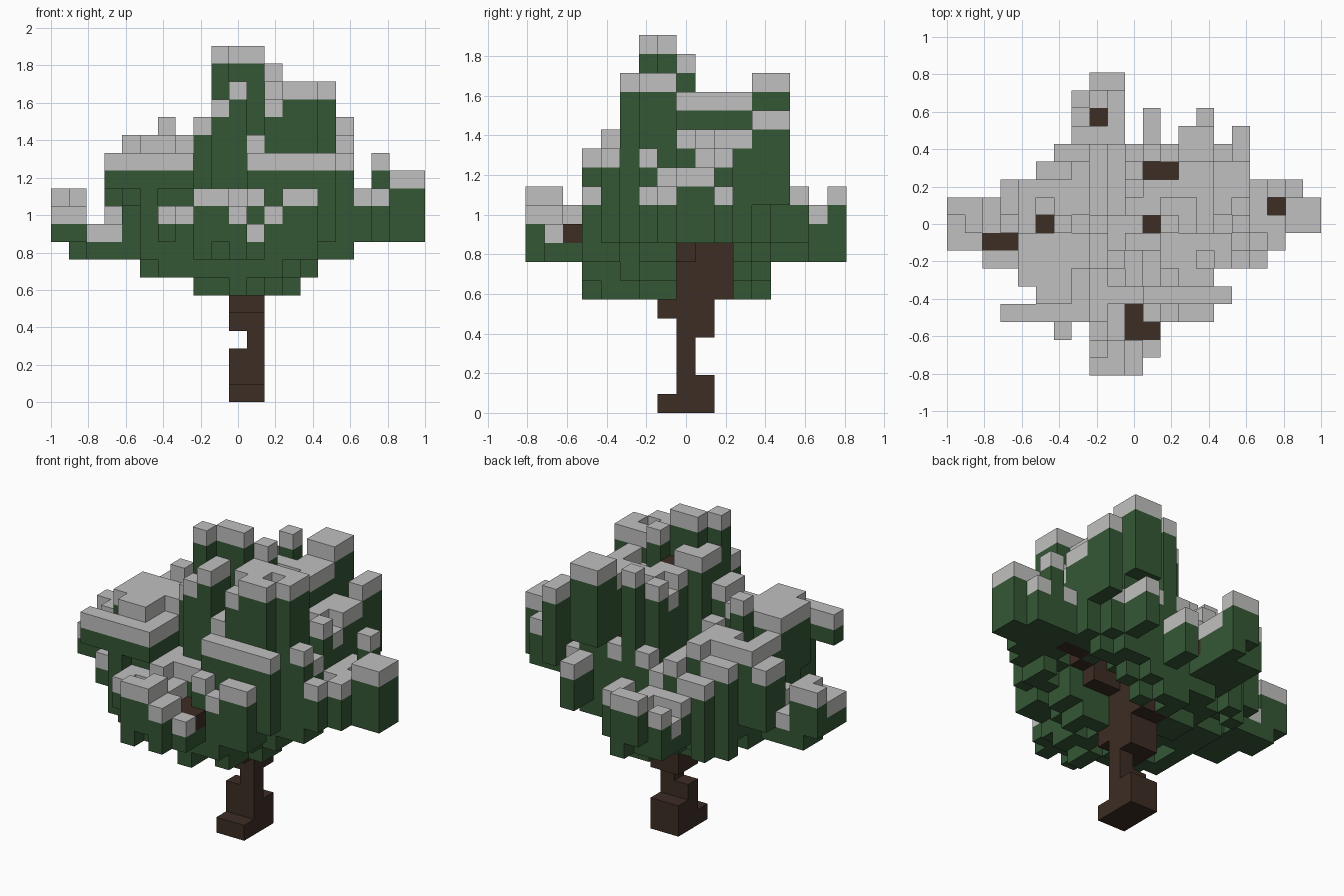
import bpy
import bmesh
import random
from mathutils import Vector

cube = bpy.data.objects.get("Cube")
if cube:
    bpy.data.objects.remove(cube, do_unlink=True)

random.seed(4)
NX, NY = 21, 17            # cells across and deep
S = 2 / NX                 # cell size


def material(name, rgb):
    mat = bpy.data.materials.new(name)
    mat.use_nodes = True
    mat.diffuse_color = (*rgb, 1)
    mat.node_tree.nodes["Principled BSDF"].inputs["Base Color"].default_value = (*rgb, 1)
    return mat


BARK = material("bark brown", (0.047, 0.026, 0.018))
LEAF = material("leaf green", (0.035, 0.095, 0.036))
SNOW = material("snow grey", (0.53, 0.53, 0.525))


def box(x0, x1, y0, y1, z0, z1):
    """All cells of an inclusive block."""
    return {(x, y, z) for x in range(x0, x1 + 1)
            for y in range(y0, y1 + 1) for z in range(z0, z1 + 1)}


def line(a, b):
    """Cells along a straight branch."""
    a, b = Vector(a), Vector(b)
    n = int((b - a).length * 1.5) + 1
    return {tuple(round(c) for c in a.lerp(b, i / n)) for i in range(n + 1)}


# Trunk: crooked stack of blocks
trunk = set()
for block in [(10, 11, 7, 9, 0, 0), (10, 11, 8, 9, 1, 1), (10, 11, 8, 8, 2, 2),
              (11, 11, 8, 8, 3, 3), (10, 11, 8, 9, 4, 4), (10, 11, 7, 9, 5, 5),
              (10, 11, 8, 10, 6, 8), (9, 10, 6, 7, 6, 6), (11, 11, 8, 8, 9, 16)]:
    trunk |= box(*block)

# Branches: straight runs from the trunk to bare tips
tips = [(2, 7, 9), (5, 8, 11), (8, 14, 9), (11, 2, 9), (10, 2, 9), (10, 3, 9),
        (18, 9, 10), (12, 11, 12), (11, 11, 12), (11, 8, 16)]
branches = set()
for tip in tips:
    branches |= line((11, 8, min(8, tip[2])), tip)
branches -= trunk

# Boughs: overlapping leafy blocks
lower = [
    (5, 15, 3, 12, 6, 11),                              # body
    (0, 6, 6, 10, 8, 10), (0, 1, 7, 9, 9, 11),          # -x bough
    (8, 11, 0, 4, 8, 10), (8, 9, 0, 1, 9, 11),          # front bough
    (7, 9, 11, 16, 8, 10), (8, 9, 16, 16, 9, 11),       # back bough
    (14, 20, 7, 10, 9, 11), (16, 17, 6, 7, 8, 11),      # +x bough
    (6, 6, 2, 2, 9, 10), (11, 11, 13, 14, 8, 10),
    (14, 14, 13, 14, 9, 11)]
middle = [
    (4, 8, 6, 11, 8, 13), (3, 4, 9, 10, 9, 12),         # -x shelf
    (4, 7, 4, 7, 11, 14), (5, 10, 4, 4, 8, 12),
    (7, 12, 12, 12, 8, 12),                             # back shelf
    (11, 16, 4, 5, 8, 13), (13, 16, 6, 11, 9, 13),      # +x shelf
    (14, 16, 8, 11, 13, 14)]
upper = [(9, 12, 5, 8, 11, 17), (12, 15, 5, 7, 11, 17), (10, 14, 8, 11, 11, 16)]
spires = [
    (9, 9, 6, 6, 17, 19), (10, 11, 7, 7, 17, 19), (12, 12, 8, 8, 16, 18),
    (3, 7, 3, 3, 12, 13), (6, 6, 8, 8, 13, 15), (8, 8, 6, 7, 13, 15),
    (11, 11, 12, 12, 11, 17), (13, 14, 12, 13, 13, 17), (13, 14, 12, 12, 11, 13),
    (16, 16, 12, 13, 11, 15), (19, 20, 8, 9, 11, 12), (18, 18, 10, 10, 11, 13)]

# Outline of the crown seen from above, one x range per row
rows = [(8, 10), (8, 11), (6, 11), (3, 14), (5, 15), (4, 14), (2, 17), (0, 18),
        (0, 20), (0, 20), (3, 19), (5, 16), (6, 16), (7, 16), (7, 14), (7, 9), (8, 9)]
# Rounded underside: centre and radius in x and y for the lowest layers
bowl = {6: (10.5, 3.4, 7.5, 4.6), 7: (9, 5.2, 8, 5.9), 8: (8.5, 8.2, 8, 8.2)}


def in_crown(cell):
    x, y, z = cell
    if not rows[y][0] <= x <= rows[y][1]:
        return False
    if x >= 12 and 8 <= y <= 10 and z < 9:              # open side by the trunk
        return False
    if z in bowl:
        cx, rx, cy, ry = bowl[z]
        return abs((x - cx) / rx) ** 2.3 + abs((y - cy) / ry) ** 2.3 <= 1
    return True


leaves = set()
for block in lower + middle + upper:
    leaves |= box(*block)
leaves = {c for c in leaves if in_crown(c)}

# Uneven tops and undersides
columns = {}
for x, y, z in sorted(leaves):
    columns.setdefault((x, y), []).append(z)
for (x, y), zs in columns.items():
    if len(zs) > 2 and random.random() < 0.3:
        leaves.discard((x, y, zs[-1]))
    if len(zs) > 3 and random.random() < 0.25:
        leaves.discard((x, y, zs[0]))

for block in spires:
    leaves |= box(*block)

# Bare wood at the branch tips and a notch showing the upper trunk
for x, y, z in tips:
    leaves -= box(x, x, y, y, z, 20)
leaves -= box(11, 11, 5, 6, 15, 17)
wood = trunk | branches
leaves -= wood
solid = wood | leaves

# Outer sides of a cell: direction and its four corners
SIDES = []
for axis in range(3):
    for end in (0, 1):
        u, v = (axis + 1) % 3, (axis + 2) % 3
        corners = []
        for a, b in ((0, 0), (1, 0), (1, 1), (0, 1)):
            p = [0, 0, 0]
            p[axis], p[u], p[v] = end, a, b
            corners.append(p)
        d = [0, 0, 0]
        d[axis] = 2 * end - 1
        SIDES.append((d, corners if end else corners[::-1]))


def build(name, cells, mats, rule):
    """Skin the cells with square faces wherever they meet open air."""
    bm = bmesh.new()
    verts = {}

    def vert(key):
        if key not in verts:
            x, y, z = key
            verts[key] = bm.verts.new(((x - NX / 2) * S, (y - NY / 2) * S, z * S))
        return verts[key]

    for c in sorted(cells):
        for d, corners in SIDES:
            if tuple(i + j for i, j in zip(c, d)) in solid:
                continue
            face = bm.faces.new([vert(tuple(i + j for i, j in zip(c, p))) for p in corners])
            face.material_index = rule(c)
    mesh = bpy.data.meshes.new(name)
    bm.to_mesh(mesh)
    bm.free()
    for m in mats:
        mesh.materials.append(m)
    obj = bpy.data.objects.new(name, mesh)
    bpy.context.scene.collection.objects.link(obj)
    return obj


build("trunk", trunk, [BARK], lambda c: 0)
build("branches", branches, [BARK], lambda c: 0)
# Snow lies on every leaf block that is open to the sky
build("snowy_leaves", leaves, [LEAF, SNOW],
      lambda c: int((c[0], c[1], c[2] + 1) not in solid))
